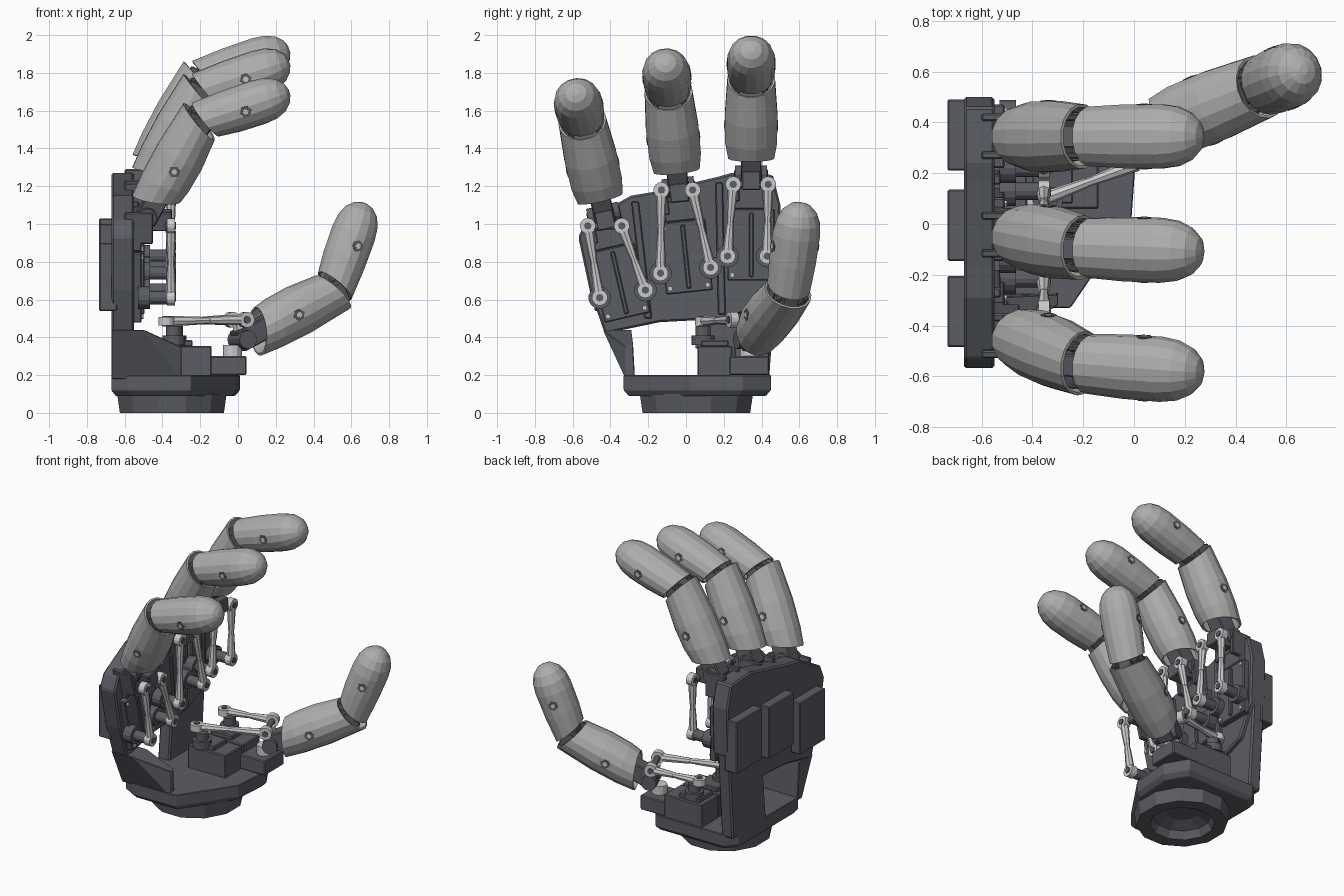
import bpy, bmesh, math
from mathutils import Matrix, Vector

if "Cube" in bpy.data.objects:
    bpy.data.objects.remove(bpy.data.objects["Cube"])

def material(name, c):
    m = bpy.data.materials.new(name)
    m.diffuse_color = (*c, 1)
    m.use_nodes = True
    m.node_tree.nodes["Principled BSDF"].inputs["Base Color"].default_value = m.diffuse_color
    return m

DARK = material("dark_frame", (0.105, 0.11, 0.125))
SHELL = material("shell_grey", (0.42, 0.42, 0.415))
METAL = material("rod_metal", (0.65, 0.65, 0.65))
I = Matrix.Identity(4)

def finish(name, bm, mat, M=I, bevel=0):
    bmesh.ops.recalc_face_normals(bm, faces=bm.faces)
    me = bpy.data.meshes.new(name)
    bm.to_mesh(me)
    bm.free()
    me.materials.append(mat)
    ob = bpy.data.objects.new(name, me)
    ob.matrix_world = M
    bpy.context.collection.objects.link(ob)
    if bevel:
        b = ob.modifiers.new("bevel", 'BEVEL')
        b.width, b.segments = bevel, 1
    return ob

def box(name, lo, hi, mat=DARK, M=I, bevel=0.006):
    bm = bmesh.new()
    lo, hi = Vector(lo), Vector(hi)
    S = Matrix.Diagonal((*(hi - lo), 1))
    bmesh.ops.create_cube(bm, size=1, matrix=Matrix.Translation((lo + hi) / 2) @ S)
    return finish(name, bm, mat, M, bevel)

def cyl(name, a, b, r, mat=DARK, M=I, n=12, r2=None):
    a, b = Vector(a), Vector(b)
    bm = bmesh.new()
    R = (b - a).to_track_quat('Z', 'Y').to_matrix().to_4x4()
    bmesh.ops.create_cone(bm, cap_ends=True, segments=n, radius1=r, radius2=r if r2 is None else r2,
                          depth=(b - a).length, matrix=Matrix.Translation((a + b) / 2) @ R)
    return finish(name, bm, mat, M)

def hull(name, pts, mat=DARK):
    bm = bmesh.new()
    for p in pts:
        bm.verts.new(p)
    bmesh.ops.convex_hull(bm, input=bm.verts)
    bmesh.ops.dissolve_limit(bm, angle_limit=0.02, verts=bm.verts, edges=bm.edges)
    return finish(name, bm, mat, bevel=0.004)

def plate(name, yz, x0, x1, bevel=0.01):
    bm = bmesh.new()
    f = bm.faces.new([bm.verts.new((x0, y, z)) for y, z in yz])
    g = bmesh.ops.extrude_face_region(bm, geom=[f])["geom"]
    bmesh.ops.translate(bm, vec=(x1 - x0, 0, 0), verts=[v for v in g if isinstance(v, bmesh.types.BMVert)])
    return finish(name, bm, DARK, bevel=bevel)

def loft(name, rings, mat, M=I, n=16, caps=(False, False), thick=0):
    """Rings are (z, slant toward +x, x radius, y radius)."""
    bm = bmesh.new()
    rows = []
    for z, s, rx, ry in rings:
        row = []
        for k in range(n):
            t = 2 * math.pi * (k + 0.5) / n
            row.append(bm.verts.new((rx * math.cos(t), ry * math.sin(t), z + s * math.cos(t))))
        rows.append(row)
    for p, q in zip(rows, rows[1:]):
        for k in range(n):
            j = (k + 1) % n
            bm.faces.new((p[k], p[j], q[j], q[k]))
    if caps[0]:
        bm.faces.new(rows[0])
    if caps[1]:
        bm.faces.new(rows[-1])
    ob = finish(name, bm, mat, M)
    if thick:
        m = ob.modifiers.new("wall", 'SOLIDIFY')
        m.thickness, m.offset = thick, -1
    return ob

def rod(name, a, b, axis_a, axis_b):
    """Link rod with an eye and a pin at both ends."""
    a, b = Vector(a), Vector(b)
    d = (b - a).normalized()
    cyl(name + "_bar", a + d * 0.03, b - d * 0.03, 0.018, METAL, n=8)
    cyl(name + "_sleeve_a", a + d * 0.03, a.lerp(b, 0.46), 0.028, METAL, n=8, r2=0.02)
    cyl(name + "_sleeve_b", a.lerp(b, 0.54), b - d * 0.03, 0.02, METAL, n=8, r2=0.028)
    for tag, p, ax in (("a", a, Vector(axis_a).normalized()), ("b", b, Vector(axis_b).normalized())):
        cyl(name + "_eye_" + tag, p - ax * 0.022, p + ax * 0.022, 0.042, METAL, n=14)
        cyl(name + "_pin_" + tag, p - ax * 0.028, p + ax * 0.028, 0.02, DARK, n=8)

def digit(name, M):
    """Finger along +Z from its knuckle, curling toward +X."""
    D = M @ Matrix.Translation((0, 0, 0.575)) @ Matrix.Rotation(math.radians(43), 4, 'Y')
    loft(name + "_lower_shell", [(0.10, 0.045, 0.122, 0.124), (0.20, 0.02, 0.133, 0.14), (0.36, -0.005, 0.136, 0.142),
         (0.575, -0.045, 0.12, 0.128)], SHELL, M, thick=0.012)
    loft(name + "_tip_shell", [(0.035, 0.04, 0.107, 0.119), (0.18, 0.012, 0.118, 0.128), (0.33, 0, 0.12, 0.129),
         (0.40, 0, 0.112, 0.119), (0.455, 0, 0.089, 0.093), (0.49, 0, 0.053, 0.056), (0.503, 0, 0.018, 0.02)],
         SHELL, D, caps=(False, True), thick=0.012)
    # inner skeleton and middle joint
    loft(name + "_lower_core", [(0.17, 0.03, 0.085, 0.09), (0.3, 0, 0.11, 0.115), (0.5, -0.03, 0.095, 0.1)],
         DARK, M, n=12, caps=(True, True))
    loft(name + "_tip_core", [(0.07, 0.025, 0.08, 0.09), (0.15, 0, 0.09, 0.1), (0.3, 0, 0.09, 0.1)],
         DARK, D, n=12, caps=(True, True))
    for s in (-1, 1):
        box(name + "_joint_cheek", (-0.07, s * 0.075 - 0.014, 0.42), (0.065, s * 0.075 + 0.014, 0.62), DARK, M)
        for T, z, w in ((M, 0.30, 0.139), (D, 0.26, 0.126)):
            cyl(name + "_bolt", (0, s * (w - 0.03), z), (0, s * (w + 0.002), z), 0.032, DARK, T, n=6)
            cyl(name + "_bolt_head", (0, s * w, z), (0, s * (w + 0.004), z), 0.016, METAL, T, n=6)
    box(name + "_joint_block", (-0.06, -0.045, -0.07), (0.06, 0.045, 0.12), DARK, D)
    cyl(name + "_joint_axle", (0, -0.095, 0), (0, 0.095, 0), 0.04, DARK, D)
    # knuckle
    box(name + "_knuckle_link", (-0.055, -0.055, -0.03), (0.06, 0.055, 0.2), DARK, M)
    cyl(name + "_knuckle_axle", (0, -0.085, 0), (0, 0.085, 0), 0.05, DARK, M)

# fingers: name, y, z, splay angle, upper and lower rod ends (y, z), back servo y and z
fingers = [
    ("outer_finger", -0.435, 1.05, 13, ((-0.52, 0.99), (-0.457, 0.61), (-0.34, 0.99), (-0.215, 0.65)), -0.345, 0.72),
    ("middle_finger", -0.04, 1.195, 6, ((-0.13, 1.18), (-0.135, 0.74), (0.035, 1.18), (0.13, 0.77)), -0.005, 0.82),
    ("inner_finger", 0.345, 1.26, 0, ((0.25, 1.21), (0.22, 0.83), (0.435, 1.21), (0.43, 0.83)), 0.35, 0.85)]
for name, y, z, splay, r, sy, sz in fingers:
    F = Matrix.Translation((-0.48, y, z)) @ Matrix.Rotation(math.radians(splay), 4, 'X')
    digit(name, F @ Matrix.Rotation(math.radians(28.5), 4, 'Y'))
    # knuckle fork on the palm
    for s in (-1, 1):
        box(name + "_fork", (-0.12, s * 0.075 - 0.015, -0.14), (0.03, s * 0.075 + 0.015, 0.03), DARK, F)
    box(name + "_fork_base", (-0.12, -0.09, -0.18), (-0.03, 0.09, -0.07), DARK, F)
    box(name + "_lever", (0, -0.05, -0.08), (0.13, 0.05, 0.02), DARK, F)
    # servo face, screws and back housing
    box(name + "_servo_face", (-0.08, -0.125, -0.56), (-0.03, 0.125, -0.18), DARK, F)
    box(name + "_servo_ridge", (-0.04, -0.012, -0.54), (-0.015, 0.012, -0.2), DARK, F)
    for s in (-1, 1):
        for h in (-0.53, -0.21):
            cyl(name + "_screw", (-0.035, s * 0.1, h), (-0.02, s * 0.1, h), 0.014, METAL, F, n=6)
    box(name + "_back_servo", (-0.735, sy - 0.14, sz - 0.18), (-0.64, sy + 0.14, sz + 0.18))
    # horns and rods
    cyl(name + "_cross_pin", (-0.37, r[0][0], r[0][1]), (-0.37, r[2][0], r[2][1]), 0.02)
    for i, (top, low) in enumerate(((r[0], r[1]), (r[2], r[3]))):
        rod(f"{name}_rod_{i}", (-0.355, *top), (-0.355, *low), (1, 0, 0), (1, 0, 0))
        cyl(name + "_horn_disc", (-0.53, *low), (-0.465, *low), 0.06, n=14)
        cyl(name + "_horn_post", (-0.5, *low), (-0.37, *low), 0.035)

# thumb
u = Vector((math.cos(math.radians(22)), math.sin(math.radians(22)), 0))
e = math.radians(26)
up = Vector((0, 0, 1))
tz = u * math.cos(e) + up * math.sin(e)
tx = up * math.cos(e) - u * math.sin(e)
ty = tz.cross(tx)
K = Vector((0.022, 0.347, 0.388))
T = Matrix((tx, ty, tz)).transposed().to_4x4()
T.translation = K
digit("thumb", T)
across = Vector((-u.y, u.x, 0))
for i, (px, py, s) in enumerate(((-0.38, 0.09, -1), (-0.37, 0.38, 1))):
    end = K + across * 0.1 * s + up * 0.105 - u * 0.02
    rod(f"thumb_rod_{i}", (px, py, 0.485), end, (0, 0, 1), ty)
    cyl("thumb_horn_post", (px + 0.04, py, 0.34), (px + 0.04, py, 0.46), 0.04)
    cyl("thumb_horn_disc", (px + 0.04, py, 0.36), (px + 0.04, py, 0.41), 0.06, n=14)
tp = K + up * 0.105 - u * 0.02
cyl("thumb_cross_pin", tp - across * 0.1, tp + across * 0.1, 0.02)
cyl("thumb_lever", K, tp, 0.04, METAL, n=8)
cyl("thumb_post", (-0.03, 0.335, 0.28), (-0.03, 0.335, 0.36), 0.05, METAL)
box("thumb_bracket", (-0.15, 0.23, 0.2), (0.045, 0.44, 0.3))
for k in range(2):
    box("thumb_servo", (-0.43, 0.06 + 0.195 * k, 0.19), (-0.14, 0.245 + 0.195 * k, 0.355))
    box("thumb_servo_lid", (-0.40, 0.08 + 0.195 * k, 0.35), (-0.24, 0.225 + 0.195 * k, 0.385))

# palm plate, lower column and side strut
palm = [(-0.57, 0.93), (-0.53, 1.02), (-0.29, 1.15), (-0.17, 1.17), (0.17, 1.25), (0.24, 1.27), (0.46, 1.26),
        (0.5, 1.1), (0.49, 0.78), (0.38, 0.56), (0.22, 0.5), (-0.14, 0.48), (-0.43, 0.42), (-0.51, 0.65)]
plate("palm_plate", palm, -0.67, -0.55)
for a, b in (((-0.27, 1.12), (-0.20, 0.5)), ((0.175, 1.22), (0.19, 0.52))):
    plate("palm_rib", [(a[0] - 0.02, a[1]), (a[0] + 0.02, a[1]), (b[0] + 0.02, b[1]), (b[0] - 0.02, b[1])],
          -0.56, -0.525, 0.006)
plate("back_column", [(0.07, 0.18), (0.44, 0.18), (0.485, 0.8), (0.3, 0.8), (0.1, 0.5)], -0.67, -0.58)
hull("side_strut", [(x, y, 0.18) for x in (-0.67, -0.30) for y in (-0.32, -0.27)] +
     [(-0.30, -0.32, 0.35), (-0.30, -0.28, 0.35), (-0.36, -0.35, 0.36), (-0.36, -0.28, 0.36)] +
     [(x, y, 0.44) for x in (-0.67, -0.50) for y in (-0.44, -0.29)])

# wrist base with tapered rim and hollow collar
rim = [(-0.67, -0.28), (-0.58, -0.33), (-0.25, -0.33), (-0.01, 0.02), (0.01, 0.3), (-0.08, 0.45), (-0.6, 0.45), (-0.67, 0.38)]
c = Vector((-0.35, 0.055))
low = [c + (Vector(p) - c) * 0.93 for p in rim]
hull("wrist_base", [(*p, 0.2) for p in rim] + [(*p, 0.12) for p in rim] + [(*p, 0.09) for p in low])
loft("wrist_collar", [(0.1, 0, 0.3, 0.31), (0, 0, 0.285, 0.295), (0, 0, 0.205, 0.205), (0.05, 0, 0.18, 0.18), (0.085, 0, 0.1, 0.1)],
     DARK, Matrix.Translation((c.x, c.y, 0)), n=12, caps=(False, True))
